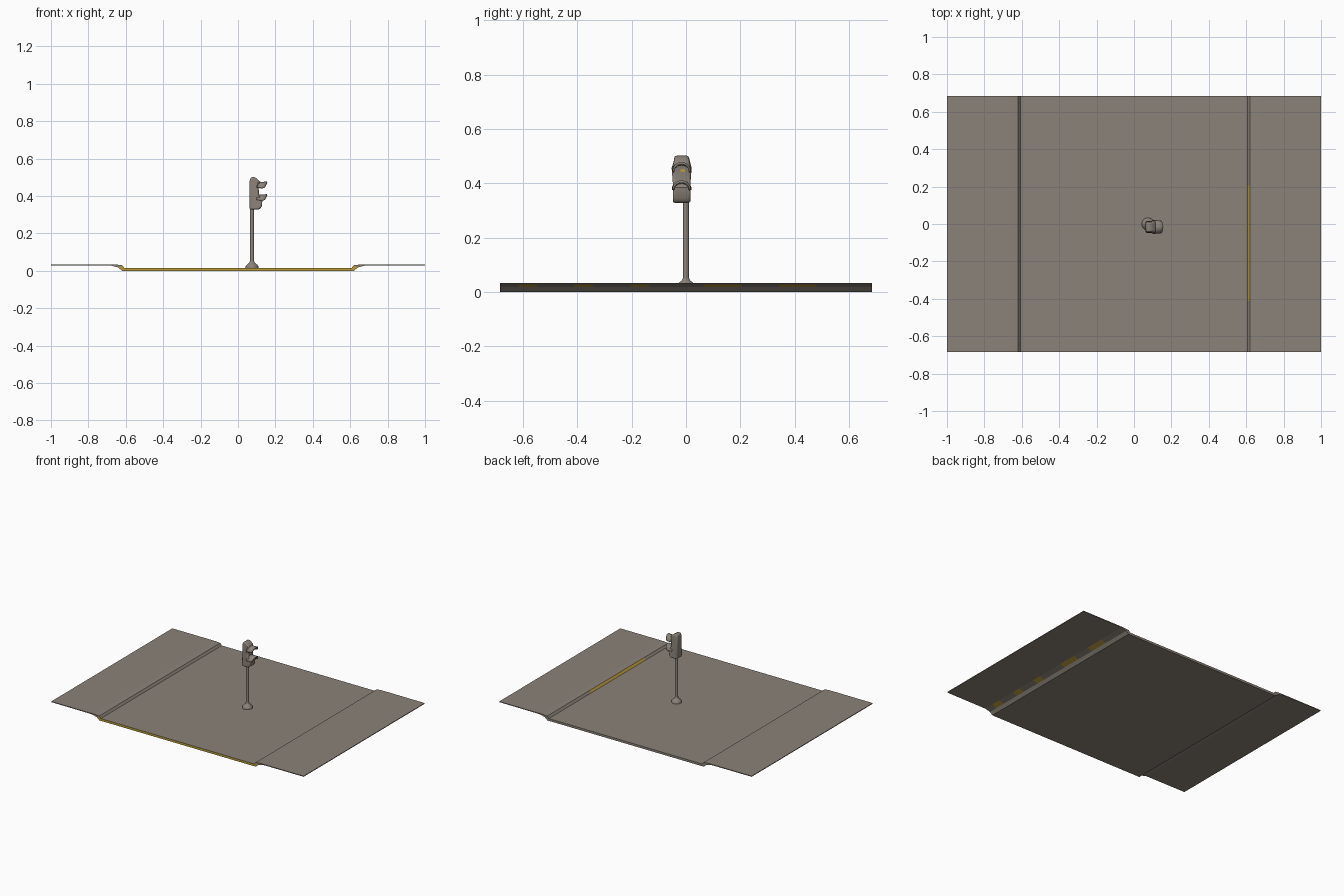
import bpy, bmesh, math
from mathutils import Vector

cube = bpy.data.objects.get("Cube")
if cube:
    bpy.data.objects.remove(cube, do_unlink=True)


def make_material(name, rgb):
    mat = bpy.data.materials.new(name)
    mat.use_nodes = True
    mat.diffuse_color = (*rgb, 1)
    mat.node_tree.nodes["Principled BSDF"].inputs["Base Color"].default_value = (*rgb, 1)
    return mat


TAUPE = make_material("taupe concrete", (0.26, 0.225, 0.19))
OCHRE = make_material("ochre paint", (0.48, 0.33, 0.04))


def make_object(name, bm, mats=(TAUPE,), smooth=True):
    bmesh.ops.recalc_face_normals(bm, faces=bm.faces)
    mesh = bpy.data.meshes.new(name)
    bm.to_mesh(mesh)
    bm.free()
    ob = bpy.data.objects.new(name, mesh)
    bpy.context.collection.objects.link(ob)
    for m in mats:
        mesh.materials.append(m)
    if smooth:
        bpy.ops.object.select_all(action="DESELECT")
        ob.select_set(True)
        bpy.context.view_layer.objects.active = ob
        bpy.ops.object.shade_smooth_by_angle(angle=math.radians(40))
    return ob


def lathe(name, profile, x, y, sides=16):
    """Revolve (radius, height) pairs around a vertical axis."""
    bm = bmesh.new()
    rings = [[bm.verts.new((x + r * math.cos(2 * math.pi * i / sides),
                            y + r * math.sin(2 * math.pi * i / sides), z))
              for i in range(sides)] for r, z in profile]
    for a, b in zip(rings, rings[1:]):
        for i in range(sides):
            j = (i + 1) % sides
            bm.faces.new((a[i], a[j], b[j], b[i]))
    bm.faces.new(rings[0])
    bm.faces.new(rings[-1])
    return make_object(name, bm)


# Street slab: a dropped roadway between two thin raised pavements
DEPTH, STEPS = 0.685, 20
half_top = [(1, 0.034), (0.66, 0.034), (0.62, 0.031), (0.608, 0.016)]
half_bottom = [(1, 0.029), (0.68, 0.028), (0.64, 0.018), (0.62, 0)]


def mirrored(half):
    return [(-x, z) for x, z in half] + half[::-1]


loop = mirrored(half_top) + mirrored(half_bottom)[::-1]
n = len(loop)
bm = bmesh.new()
rows = [[bm.verts.new((x, -DEPTH + 2 * DEPTH * s / STEPS, z)) for x, z in loop]
        for s in range(STEPS + 1)]
PATCHES = (1, 4, 7, 11, 12, 15, 16)
for s in range(STEPS):
    for i in range(n):
        j = (i + 1) % n
        f = bm.faces.new((rows[s][i], rows[s][j], rows[s + 1][j], rows[s + 1][i]))
        c = f.calc_center_median()
        kerb_paint = 0.608 < c.x < 0.62 and c.z > 0.02 and -0.38 < c.y < 0.2
        worn_patch = 0.65 < c.x < 0.67 and c.z < 0.026 and s in PATCHES
        f.material_index = int(kerb_paint or worn_patch)
for row in (rows[0], rows[-1]):
    for i in range(n // 2 - 1):
        f = bm.faces.new((row[i], row[i + 1], row[n - 2 - i], row[n - 1 - i]))
        c = f.calc_center_median()
        f.material_index = int(c.y < 0 and abs(c.x) < 0.64)
make_object("street_slab", bm, (TAUPE, OCHRE), smooth=False)

# Post with a domed foot
PX, PY = 0.075, 0.0
lathe("post_foot", [(0.034, 0.014), (0.034, 0.024), (0.027, 0.034),
                    (0.016, 0.042), (0.012, 0.05)], PX, PY)
lathe("post", [(0.014, 0.03), (0.011, 0.06), (0.011, 0.34)], PX, PY)

# Signal head: side profile extruded across its width and rounded
HEAD_Y, HEAD_W = -0.016, 0.0325
profile = [(0.062, 0.328), (0.115, 0.328), (0.128, 0.345), (0.131, 0.385),
           (0.112, 0.405), (0.11, 0.455), (0.118, 0.477), (0.1, 0.494),
           (0.085, 0.502), (0.068, 0.5), (0.062, 0.48)]
bm = bmesh.new()
face = bm.faces.new([bm.verts.new((x, HEAD_Y - HEAD_W, z)) for x, z in profile])
ext = bmesh.ops.extrude_face_region(bm, geom=[face])
bmesh.ops.translate(bm, vec=Vector((0, 2 * HEAD_W, 0)),
                    verts=[v for v in ext["geom"] if isinstance(v, bmesh.types.BMVert)])
for v in bm.verts:  # narrow the crown
    if v.co.z > 0.47:
        v.co.y = HEAD_Y + (v.co.y - HEAD_Y) * 0.85
head = make_object("signal_head", bm)
bev = head.modifiers.new("rounding", "BEVEL")
bev.width, bev.segments, bev.limit_method = 0.009, 3, "ANGLE"
bev.angle_limit = math.radians(50)


# Arched hoods over the lamps
def hood(name, crown_z, drop, tip_x):
    bm = bmesh.new()
    arcs = []
    for x, sag, shrink in ((0.1, 0, 1), (0.13, 0.004, 0.98), (tip_x, 0, 0.92)):
        arc = []
        for k in range(13):
            a = math.pi * k / 12
            low = 1 - math.sin(a)
            arc.append(bm.verts.new((x - 0.012 * low * (x > 0.14),
                                     HEAD_Y + HEAD_W * shrink * math.cos(a),
                                     crown_z - sag - drop * low)))
        arcs.append(arc)
    for a, b in zip(arcs, arcs[1:]):
        for k in range(12):
            bm.faces.new((a[k], a[k + 1], b[k + 1], b[k]))
    ob = make_object(name, bm)
    sol = ob.modifiers.new("thickness", "SOLIDIFY")
    sol.thickness, sol.offset = 0.008, 0


hood("upper_hood", 0.475, 0.03, 0.156)
hood("lower_hood", 0.407, 0.028, 0.156)

# Small painted lamp plate under the upper hood
bm = bmesh.new()
bmesh.ops.create_cube(bm, size=1)
for v in bm.verts:
    v.co = Vector((0.111 + v.co.x * 0.006, -0.012 + v.co.y * 0.016, 0.447 + v.co.z * 0.012))
make_object("lamp_plate", bm, (OCHRE,), smooth=False)
